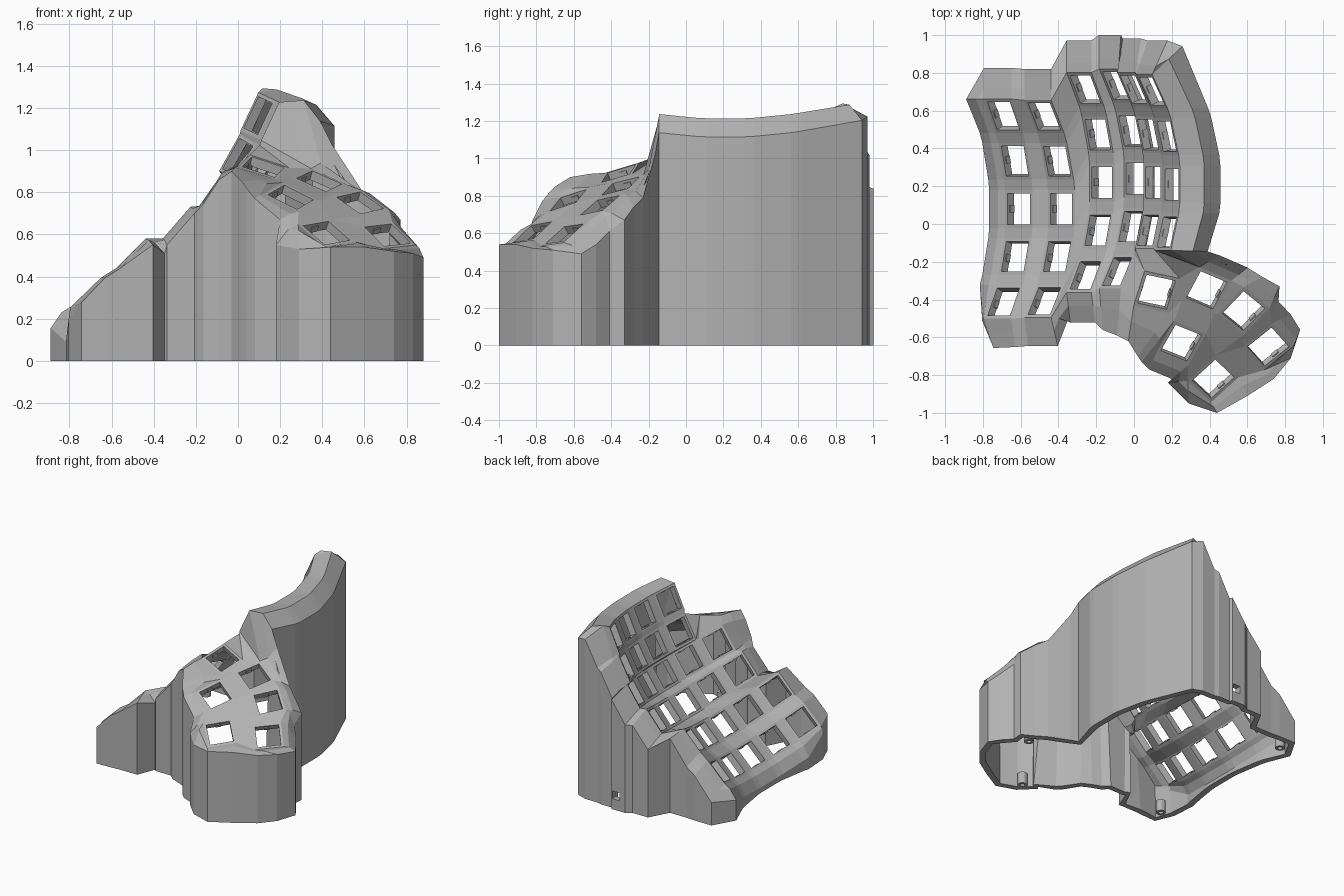
import bpy
import bmesh
from math import sin, cos, radians
from mathutils import Vector, Matrix

if "Cube" in bpy.data.objects:
    bpy.data.objects.remove(bpy.data.objects["Cube"])

PLATE, HOLE, THICK = 0.1, 0.082, 0.047
CORNERS = {"tl": (-1, 1), "bl": (-1, -1), "br": (1, -1), "tr": (1, 1)}

grey = bpy.data.materials.new("matte_grey")
grey.use_nodes = True
grey.diffuse_color = (0.45, 0.45, 0.45, 1)
grey.node_tree.nodes["Principled BSDF"].inputs["Base Color"].default_value = grey.diffuse_color


def make_object(name, bm):
    mesh = bpy.data.meshes.new(name)
    bm.to_mesh(mesh)
    bm.free()
    obj = bpy.data.objects.new(name, mesh)
    mesh.materials.append(grey)
    bpy.context.collection.objects.link(obj)
    return obj


shell = bmesh.new()
verts, frames = {}, []


def face(*points):
    unique = list(dict.fromkeys(points))
    if len(unique) > 2:
        shell.faces.new(unique)


def frame_faces(outer, inner):
    """Four quads between an outer and an inner loop."""
    for i in range(4):
        j = (i + 1) % 4
        face(outer[i], outer[j], inner[j], inner[i])


def add_key(key, centre, u, v):
    """Square switch plate with an open hole."""
    loops = []
    for half in (PLATE, HOLE):
        loops.append([shell.verts.new(centre + u * sx * half + v * sy * half)
                      for sx, sy in CORNERS.values()])
    for name, vert in zip(CORNERS, loops[0]):
        verts[key, name] = vert
    frame_faces(*loops)
    frames.append((centre, u, v))


def join(text):
    """Face from words such as '3.4tr' (finger key) or 'k2bl' (thumb key)."""
    face(*[verts[w[:-2], w[-2:]] for w in text.split()])


# Finger columns: middle key position, sideways tilt, bowl radius, number of rows
columns = [
    (-0.61, 0.08, 0.21, 44, 1.1, 5), (-0.385, 0.08, 0.385, 45, 1.0, 5),
    (-0.17, 0.22, 0.55, 49, 1.1, 5), (0.005, 0.24, 0.725, 55, 1.1, 5),
    (0.10, 0.22, 0.91, 61, 1.1, 4), (0.20, 0.21, 1.115, 65, 1.1, 4),
]
PITCH = 0.255
Y = Vector((0, 1, 0))
for c, (x, y, z, tilt, radius, rows) in enumerate(columns):
    t = radians(tilt)
    u, n = Vector((cos(t), 0, sin(t))), Vector((-sin(t), 0, cos(t)))
    for r in range(rows):
        a = (2 - r) * PITCH / radius
        centre = Vector((x, y, z)) + Y * radius * sin(a) + n * radius * (1 - cos(a))
        add_key(f"{c}.{r}", centre, u, Y * cos(a) + n * sin(a))

# Thumb keys: position, yaw, slope in x and y
thumbs = [
    (0.12, -0.36, 0.92, -12, -0.25, 0.38), (0.385, -0.35, 0.853, -23, -0.28, 0.40),
    (0.25, -0.63, 0.777, -22, -0.30, 0.50), (0.58, -0.46, 0.75, -39, -0.30, 0.50),
    (0.71, -0.65, 0.597, -48, -0.35, 0.58), (0.42, -0.82, 0.607, -43, -0.35, 0.58),
]
for i, (x, y, z, yaw, gx, gy) in enumerate(thumbs):
    n = Vector((-gx, -gy, 1)).normalized()
    a = radians(yaw)
    u = Vector((cos(a), sin(a), gx * cos(a) + gy * sin(a))).normalized()
    add_key(f"k{i + 1}", Vector((x, y, z)), u, n.cross(u))

# Webs between finger keys
for c, column in enumerate(columns):
    for r in range(column[-1]):
        here, right, down, diag = f"{c}.{r}", f"{c + 1}.{r}", f"{c}.{r + 1}", f"{c + 1}.{r + 1}"
        if (right, "tl") in verts:
            join(f"{here}tr {here}br {right}bl {right}tl")
        if (down, "tl") in verts:
            join(f"{here}bl {down}tl {down}tr {here}br")
        if (diag, "tl") in verts:
            join(f"{here}br {down}tr {diag}tl {right}bl")

# Webs inside the thumb cluster, then from the thumb to the fingers
for web in (
    "k1tr k1br k2bl k2tl", "k2tr k2br k4bl k4tl", "k4tr k4br k5bl k5tl",
    "k2bl k3tl k3tr k2br", "k1br k3tl k2bl", "k2br k3tr k4bl",
    "k4bl k3tr k6tl k4br", "k4br k6tl k5bl", "k5bl k6tl k6tr k5br",
    "k3tr k3br k6bl k6tl",
    "3.3br 3.4tr 4.3bl", "3.4tr 3.4br k1bl k1tl", "3.4tr k1tl 4.3bl",
    "4.3bl k1tl k1tr 4.3br", "4.3br k1tr k2tl 5.3bl", "5.3bl k2tl 5.3br",
):
    join(web)

# Rim: walk round the border collecting plate corner, bevel and wall top
border = []


def rim(word, top, spread=0.45, fall=0.25):
    vert = verts[word[:-2], word[-2:]]
    bevel = vert.co.lerp(top, spread)
    bevel.z = vert.co.z + (top.z - vert.co.z) * fall
    border.append((vert, shell.verts.new(bevel), shell.verts.new(top),
                   shell.verts.new((top.x, top.y, 0))))


def rim_by(words, offset, spread=0.45, fall=0.25):
    for word in words.split():
        rim(word, verts[word[:-2], word[-2:]].co + Vector(offset), spread, fall)


# back edge
rim_by("0.0tl", (0, 0.165, -0.08), 0.35)
rim_by("0.0tr 1.0tl", (0, 0.165, -0.05), 0.35)
rim_by("1.0tr", (0, 0.165, -0.01), 0.35)
rim_by("2.0tl 2.0tr", (0, 0.17, -0.06), 0.3)
jack_start = len(border)
rim_by("3.0tl 3.0tr", (0, 0.18, -0.06), 0.3)
rim_by("4.0tl 4.0tr", (0.03, 0.18, -0.06), 0.3)
rim_by("5.0tl", (0.06, 0.18, -0.06), 0.3)
rim_by("5.0tr", (0.08, 0.18, -0.05), 0.25, -0.4)
# tall right edge
rim_by("5.0tr", (0.16, 0.15, -0.07), 0.55, -0.2)
rim_by("5.0br 5.1tr 5.1br 5.2tr 5.2br 5.3tr", (0.215, 0, -0.09), 0.6, -0.1)
rim_by("5.3br", (0.195, -0.005, -0.09), 0.6, -0.1)
# thumb edge
for word, x, y, z in (
    ("k2tl", 0.45, -0.165, 1.02), ("k2tr", 0.60, -0.23, 0.79), ("k4tl", 0.68, -0.28, 0.74),
    ("k4tr", 0.77, -0.33, 0.67), ("k4tr", 0.765, -0.41, 0.61), ("k5tl", 0.83, -0.48, 0.54),
    ("k5tr", 0.88, -0.56, 0.49), ("k5br", 0.83, -0.71, 0.51), ("k5br", 0.74, -0.82, 0.52),
    ("k6tr", 0.60, -0.91, 0.54), ("k6br", 0.44, -1.00, 0.54), ("k6bl", 0.29, -0.95, 0.53),
    ("k6bl", 0.18, -0.84, 0.55), ("k3br", 0.20, -0.82, 0.67), ("k3bl", 0.08, -0.77, 0.77),
    ("k3tl", 0.04, -0.73, 0.82), ("k1br", 0.02, -0.70, 0.85), ("k1bl", -0.03, -0.62, 0.90),
    ("3.4br", -0.09, -0.59, 0.86),
):
    rim(word, Vector((x, y, z)))
# front edge
rim_by("3.4bl", (0.02, -0.22, 0.01))
rim_by("2.4br 2.4bl", (0.02, -0.16, -0.03))
rim_by("1.4br", (0.09, -0.01, -0.07))
rim_by("1.4br", (0.035, -0.15, -0.03))
rim_by("1.4bl 0.4br", (0.02, -0.15, 0))
rim_by("0.4bl", (0.05, -0.155, 0.02))
# low left edge
rim_by("0.4bl", (-0.01, -0.01, -0.06))
rim_by("0.4tl 0.3bl 0.3tl 0.2bl 0.2tl 0.1bl 0.1tl 0.0bl", (-0.085, 0, -0.1))
rim_by("0.0tl", (-0.095, 0, -0.1))

# Walls, with a cable opening at the back
for i, a in enumerate(border):
    b = border[(i + 1) % len(border)]
    face(a[0], b[0], b[1], a[1])
    face(a[1], b[1], b[2], a[2])
    if i == jack_start:
        p, q = a[3].co, b[3].co
        opening = [shell.verts.new(p.lerp(q, s) + Vector((0, 0, h)))
                   for s, h in ((0.4, 0.14), (0.95, 0.14), (0.95, 0.08), (0.4, 0.08))]
        frame_faces([a[2], b[2], b[3], a[3]], opening)
    else:
        face(a[2], b[2], b[3], a[3])

bmesh.ops.recalc_face_normals(shell, faces=shell.faces[:])
if sum(f.normal.z * f.calc_area() for f in shell.faces) < 0:
    bmesh.ops.reverse_faces(shell, faces=shell.faces[:])
case = make_object("keyboard_case", shell)
solid = case.modifiers.new("wall_thickness", "SOLIDIFY")
solid.thickness, solid.offset = THICK, -1

# Small clips on both sides of every switch hole
clips = bmesh.new()
for centre, u, v in frames:
    n = u.cross(v)
    turn = Matrix((u, v, n)).transposed().to_4x4()
    for side in (-1, 1):
        place = Matrix.Translation(centre + u * side * HOLE - n * 0.03)
        bmesh.ops.create_cube(clips, size=1,
                              matrix=place @ turn @ Matrix.Diagonal((0.012, 0.04, 0.03, 1)))
make_object("switch_clips", clips)

# Hollow screw posts inside the foot of the walls
posts = bmesh.new()
for x, y in ((-0.70, -0.54), (-0.76, 0.70), (0.30, -0.87), (0.66, -0.37)):
    disc = bmesh.ops.create_circle(posts, segments=16, radius=0.035,
                                   matrix=Matrix.Translation((x, y, 0)))
    edges = list({e for vert in disc["verts"] for e in vert.link_edges})
    raised = bmesh.ops.extrude_edge_only(posts, edges=edges)["geom"]
    bmesh.ops.translate(posts, vec=(0, 0, 0.09),
                        verts=[g for g in raised if isinstance(g, bmesh.types.BMVert)])
bmesh.ops.recalc_face_normals(posts, faces=posts.faces[:])
tubes = make_object("screw_posts", posts)
tube_wall = tubes.modifiers.new("tube_thickness", "SOLIDIFY")
tube_wall.thickness = 0.018
